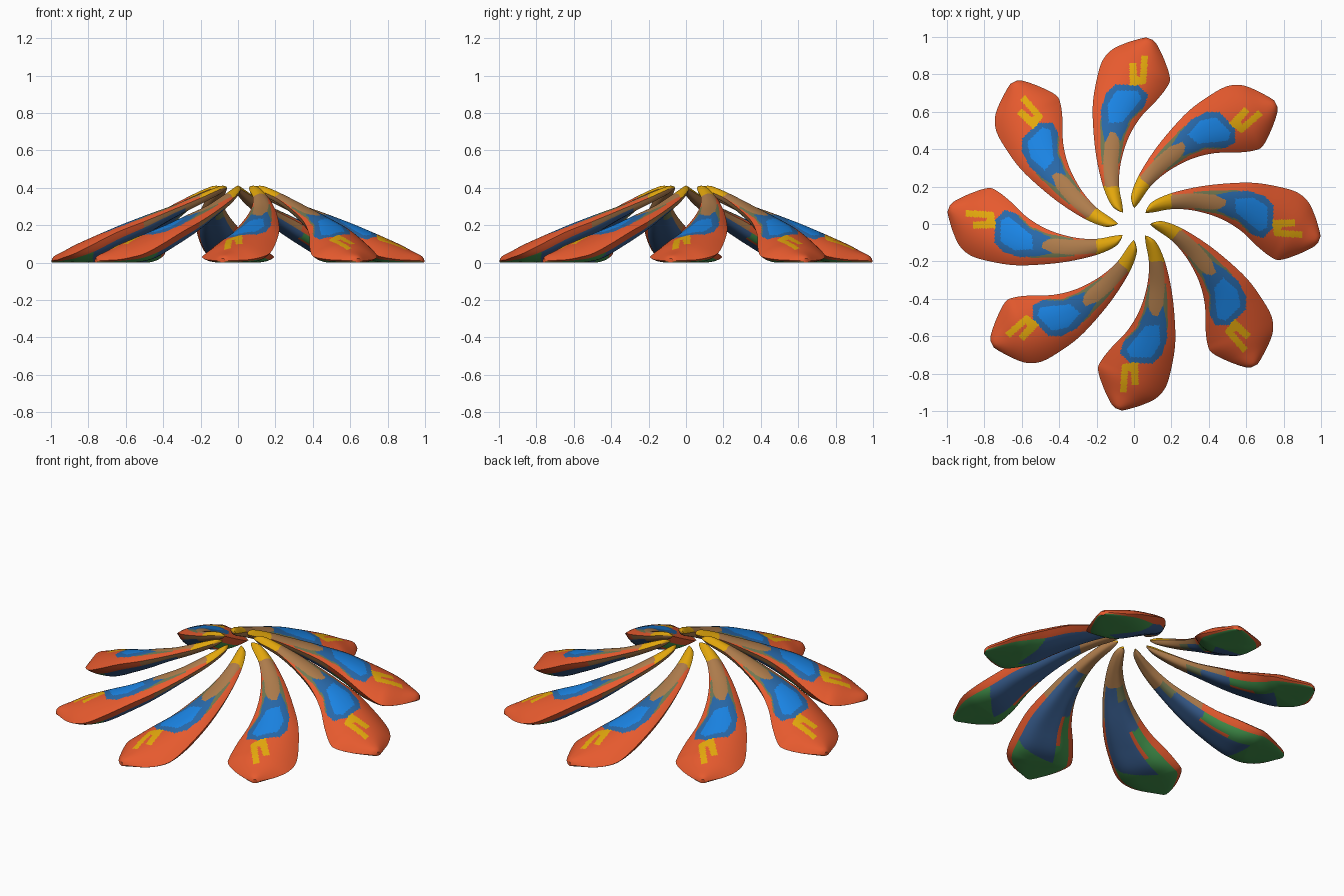
import bpy, bmesh, math

if "Cube" in bpy.data.objects:
    bpy.data.objects.remove(bpy.data.objects["Cube"])

ROWS, TOP, UNDER = 180, 54, 26   # mesh steps along a petal, across its top, across its underside

# One petal pointing to +x: outer rim (x, y, z), inner rim (x, y, z), crest z, underside z
STATIONS = [
    (0.065, 0.075, 0.40, 0.062, 0.060, 0.40, 0.408, 0.395),
    (0.10, 0.12, 0.39, 0.10, 0.062, 0.385, 0.408, 0.365),
    (0.20, 0.165, 0.345, 0.21, 0.080, 0.345, 0.367, 0.31),
    (0.35, 0.20, 0.282, 0.33, 0.070, 0.287, 0.309, 0.24),
    (0.50, 0.217, 0.22, 0.46, 0.030, 0.225, 0.258, 0.158),
    (0.64, 0.22, 0.165, 0.57, -0.035, 0.155, 0.208, 0.085),
    (0.77, 0.20, 0.10, 0.66, -0.12, 0.09, 0.160, 0.02),
    (0.87, 0.17, 0.05, 0.73, -0.175, 0.045, 0.122, 0.0),
    (0.93, 0.12, 0.028, 0.78, -0.192, 0.028, 0.096, 0.0),
    (0.965, 0.05, 0.015, 0.87, -0.165, 0.015, 0.065, 0.0),
    (0.99, -0.03, 0.012, 0.955, -0.125, 0.012, 0.04, 0.0),
    (0.997, -0.065, 0.01, 0.985, -0.10, 0.01, 0.022, 0.0),
]

# Painted patches, outlined in plan
LIGHT_PATCH = [(0.545, 0.062), (0.54, 0.135), (0.64, 0.14), (0.712, 0.095), (0.712, -0.02), (0.67, -0.04)]
DARK_PATCH = [(0.44, 0.072), (0.49, 0.10), (0.49, 0.13), (0.43, 0.155), (0.52, 0.172), (0.61, 0.178),
              (0.70, 0.15), (0.745, 0.10), (0.745, -0.02), (0.69, -0.075), (0.63, -0.055), (0.56, 0.02)]
OLIVE_PATCH = [(0.32, 0.078), (0.32, 0.172), (0.43, 0.178), (0.56, 0.182), (0.60, 0.10),
               (0.62, -0.055), (0.56, 0.01), (0.47, 0.05)]
STEM_PATCH = [(0.17, 0.155), (0.17, 0.08), (0.33, 0.085), (0.42, 0.078), (0.52, 0.09),
              (0.52, 0.14), (0.42, 0.158), (0.33, 0.165)]
MARKS = [
    [(0.74, 0.022), (0.86, 0.025), (0.86, -0.012), (0.74, -0.02)],
    [(0.755, -0.03), (0.90, -0.04), (0.90, -0.075), (0.755, -0.065)],
    [(0.74, 0.0), (0.785, 0.0), (0.79, -0.055), (0.75, -0.06)],
]

COLOURS = [("orange", (230, 90, 46)), ("yellow", (228, 168, 12)), ("light blue", (26, 132, 228)),
           ("dark blue", (40, 104, 168)), ("brown", (174, 124, 76)), ("olive", (112, 120, 82)),
           ("navy", (58, 96, 146)), ("green", (68, 150, 78))]
ORANGE, YELLOW, LIGHT, DARK, BROWN, OLIVE, NAVY, GREEN = range(8)


def linear(c):
    c /= 255
    return c / 12.92 if c < 0.04045 else ((c + 0.055) / 1.055) ** 2.4


def station(u):
    """Smooth curve through the stations, u from 0 to 1."""
    t = u * (len(STATIONS) - 1)
    i = min(int(t), len(STATIONS) - 2)
    f = t - i
    a, b, c, d = (STATIONS[min(max(k, 0), len(STATIONS) - 1)] for k in (i - 1, i, i + 1, i + 2))
    return [0.5 * (2 * q + (r - p) * f + (2 * p - 5 * q + 4 * r - s) * f * f
                   + (3 * q - p - 3 * r + s) * f ** 3) for p, q, r, s in zip(a, b, c, d)]


def inside(x, y, poly):
    hit = False
    for (x1, y1), (x2, y2) in zip(poly, poly[1:] + poly[:1]):
        if (y1 > y) != (y2 > y) and x < x1 + (y - y1) * (x2 - x1) / (y2 - y1):
            hit = not hit
    return hit


def top_colour(x, y):
    if x < 0.2 or any(inside(x, y, m) for m in MARKS):
        return YELLOW
    for colour, poly in ((LIGHT, LIGHT_PATCH), (DARK, DARK_PATCH), (BROWN, STEM_PATCH), (OLIVE, OLIVE_PATCH)):
        if inside(x, y, poly):
            return colour
    return ORANGE


def under_colour(x, v):
    rim = min(v, 1 - v)
    if x < 0.28 or (x < 0.5 and rim < 0.08):      # stem
        return BROWN
    if x < 0.36 and v > 0.6:
        return OLIVE
    if x > 0.5 and rim < 0.06:                    # rim of the blade
        return ORANGE
    if x > 0.775:                                 # flat foot
        return GREEN
    if v > 0.70 and x > 0.52:                     # side strip below the inner rim
        return GREEN if v > 0.76 or x > 0.66 else ORANGE
    return NAVY


def ring(u):
    """Cross-section: across the top from outer to inner rim, then back underneath."""
    lx, ly, lz, rx, ry, rz, crest, base = station(u)
    mid = (lz + rz) / 2
    pts = []
    for k in range(TOP + UNDER):
        top = k <= TOP
        v = k / TOP if top else 1 - (k - TOP) / UNDER
        w = abs(2 * v - 1)
        z = lz + (rz - lz) * v
        z += (crest - mid) * (1 - w ** 2.2) if top else (base - mid) * (1 - w ** 4)
        pts.append((lx + (rx - lx) * v, ly + (ry - ly) * v, max(z, 0)))
    return pts


# Petal mesh, coloured by patch on top and by distance and side underneath
bm = bmesh.new()
rings = [[bm.verts.new(p) for p in ring(i / ROWS)] for i in range(ROWS + 1)]
n = TOP + UNDER
for a, b in zip(rings, rings[1:]):
    for k in range(n):
        face = bm.faces.new((a[k], b[k], b[(k + 1) % n], a[(k + 1) % n]))
        c = face.calc_center_median()
        if k < TOP:
            face.material_index = top_colour(c.x, c.y)
        else:
            face.material_index = under_colour(c.x, 1 - (k - TOP + 0.5) / UNDER)
bm.faces.new(rings[0]).material_index = YELLOW
bm.faces.new(rings[-1]).material_index = ORANGE
bmesh.ops.recalc_face_normals(bm, faces=bm.faces)
for f in bm.faces:
    f.smooth = True
for e in bm.edges:
    if len(e.link_faces) == 2 and e.calc_face_angle(0) > math.radians(40):
        e.smooth = False
mesh = bpy.data.meshes.new("petal")
bm.to_mesh(mesh)
bm.free()

for name, rgb in COLOURS:
    mat = bpy.data.materials.new(name)
    mat.diffuse_color = [linear(c) for c in rgb] + [1]
    mat.use_nodes = True
    mat.node_tree.nodes["Principled BSDF"].inputs["Base Color"].default_value = mat.diffuse_color
    mesh.materials.append(mat)

# Eight petals in a ring
for i in range(8):
    petal = bpy.data.objects.new(f"petal_{i + 1}", mesh)
    petal.rotation_euler.z = i * math.pi / 4
    bpy.context.collection.objects.link(petal)
